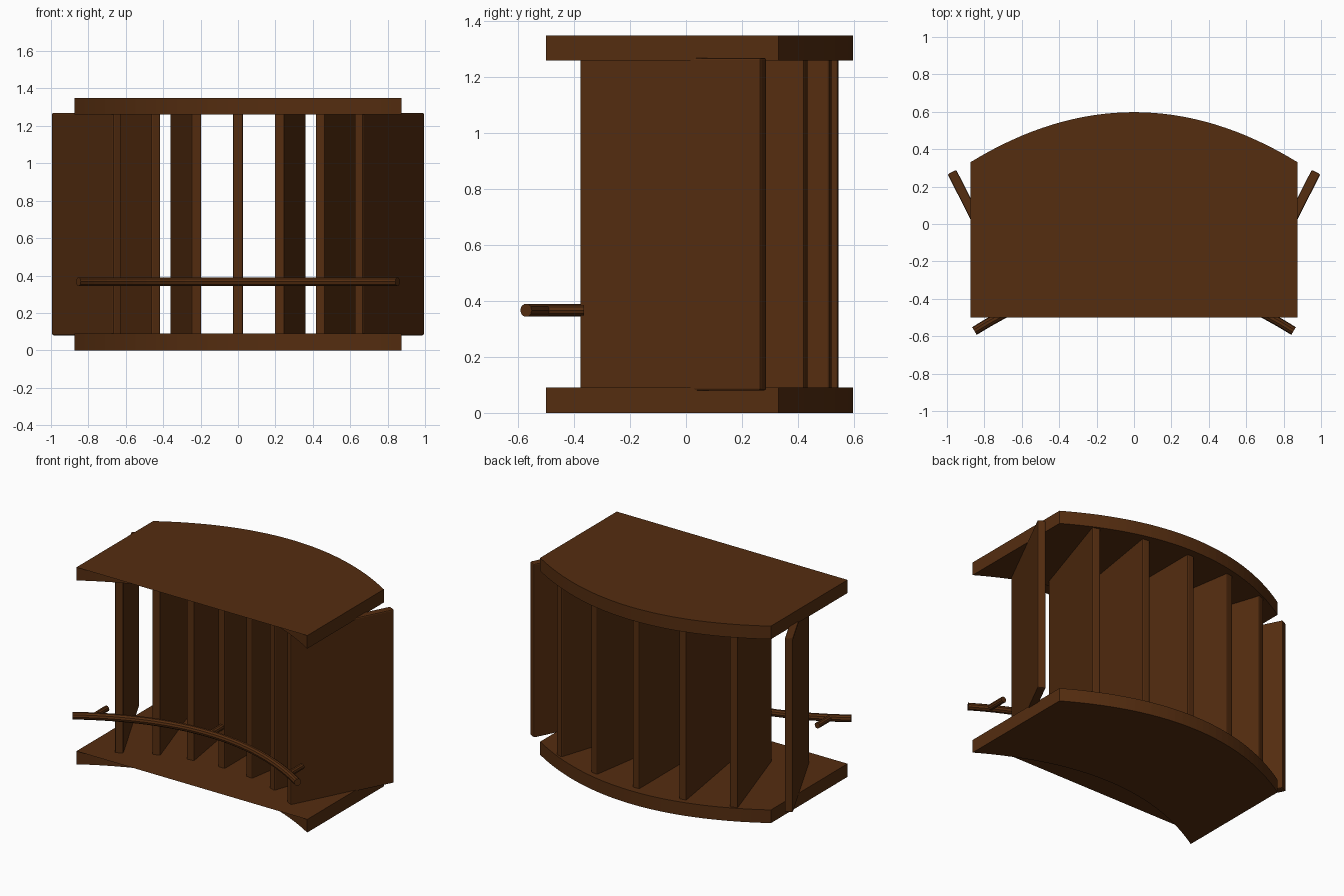
import bpy, bmesh, math
from mathutils import Matrix

cube = bpy.data.objects.get("Cube")
if cube:
    bpy.data.objects.remove(cube)

wood = bpy.data.materials.new("dark_brown_wood")
wood.use_nodes = True
COLOUR = (0.09, 0.026, 0.005, 1)
wood.diffuse_color = COLOUR
wood.node_tree.nodes["Principled BSDF"].inputs["Base Color"].default_value = COLOUR


def finish(name, bm):
    mesh = bpy.data.meshes.new(name)
    bm.to_mesh(mesh)
    bm.free()
    mesh.materials.append(wood)
    obj = bpy.data.objects.new(name, mesh)
    bpy.context.collection.objects.link(obj)
    return obj


def arc(half, y_side, sag, steps=32):
    """Shallow bow from -half to +half, rising by sag in the middle."""
    xs = [half * (2 * i / steps - 1) for i in range(steps + 1)]
    return [(x, y_side + sag * (1 - (x / half) ** 2)) for x in xs]


def slab(name, z0, z1, y_shift):
    """Bowed slab; a flat sheet closes the hollow of its front on top."""
    front = arc(0.875, -0.5 + y_shift, 0.265)
    back = arc(0.875, 0.33 + y_shift, 0.268)
    bm = bmesh.new()
    rows = [[bm.verts.new((x, y, z)) for x, y in pts]
            for z in (z0, z1) for pts in (front, back)]
    fb, bb, ft, bt = rows
    for i in range(len(front) - 1):
        j = i + 1
        bm.faces.new((fb[i], fb[j], ft[j], ft[i]))
        bm.faces.new((bb[j], bb[i], bt[i], bt[j]))
        bm.faces.new((ft[i], ft[j], bt[j], bt[i]))
        bm.faces.new((fb[j], fb[i], bb[i], bb[j]))
    bm.faces.new((bb[0], fb[0], ft[0], bt[0]))
    bm.faces.new((fb[-1], bb[-1], bt[-1], ft[-1]))
    bm.faces.new(ft[::-1])
    return finish(name, bm)


def slat(index):
    """Upright board, fanned out from a centre in front of the model."""
    angle = math.radians(9 * index)
    radius = 1.782
    x = radius * math.sin(angle)
    y = -1.6 + radius * math.cos(angle) - 0.033 * abs(index / 3) ** 3
    bm = bmesh.new()
    bmesh.ops.create_cube(bm, size=1, matrix=Matrix.Diagonal((0.052, 0.725, 1.19, 1)))
    bmesh.ops.bevel(bm, geom=bm.edges[:], offset=0.008, segments=2,
                    profile=0.5, affect='EDGES')
    bm.transform(Matrix.Translation((x, y, 0.675)) @ Matrix.Rotation(-angle, 4, 'Z'))
    return finish("slat_%d" % (index + 4), bm)


def tube(name, points, radius, sides=10):
    """Round bar swept along points lying in a level plane."""
    bm = bmesh.new()
    rings = []
    for i, (x, y, z) in enumerate(points):
        a, b = points[max(i - 1, 0)], points[min(i + 1, len(points) - 1)]
        dx, dy = b[0] - a[0], b[1] - a[1]
        length = math.hypot(dx, dy)
        nx, ny = -dy / length, dx / length
        ring = []
        for k in range(sides):
            t = 2 * math.pi * k / sides
            c, s = radius * math.cos(t), radius * math.sin(t)
            ring.append(bm.verts.new((x + nx * c, y + ny * c, z + s)))
        rings.append(ring)
    for r, q in zip(rings, rings[1:]):
        for k in range(sides):
            n = (k + 1) % sides
            bm.faces.new((r[k], r[n], q[n], q[k]))
    bm.faces.new(rings[0][::-1])
    bm.faces.new(rings[-1])
    bmesh.ops.recalc_face_normals(bm, faces=bm.faces)
    return finish(name, bm)


# Floor and roof slabs
slab("bottom_slab", 0, 0.09, 0.01 - 0.02 * 0.5)
slab("top_slab", 1.26, 1.35, 0)

# Fan of upright slats
for i in range(-3, 4):
    slat(i)

# Curved front rail and its short brackets
RAIL_Z = 0.367
rail = arc(0.853, -0.572, 0.27, 24)
tube("front_rail", [(x, y, RAIL_Z) for x, y in rail], 0.024)
for side, x in (("right", -0.74), ("middle", 0), ("left", 0.74)):
    y = -0.572 + 0.27 * (1 - (x / 0.853) ** 2)
    tube(side + "_rail_bracket", [(x, y, RAIL_Z), (x, y + 0.14, RAIL_Z)], 0.02)
